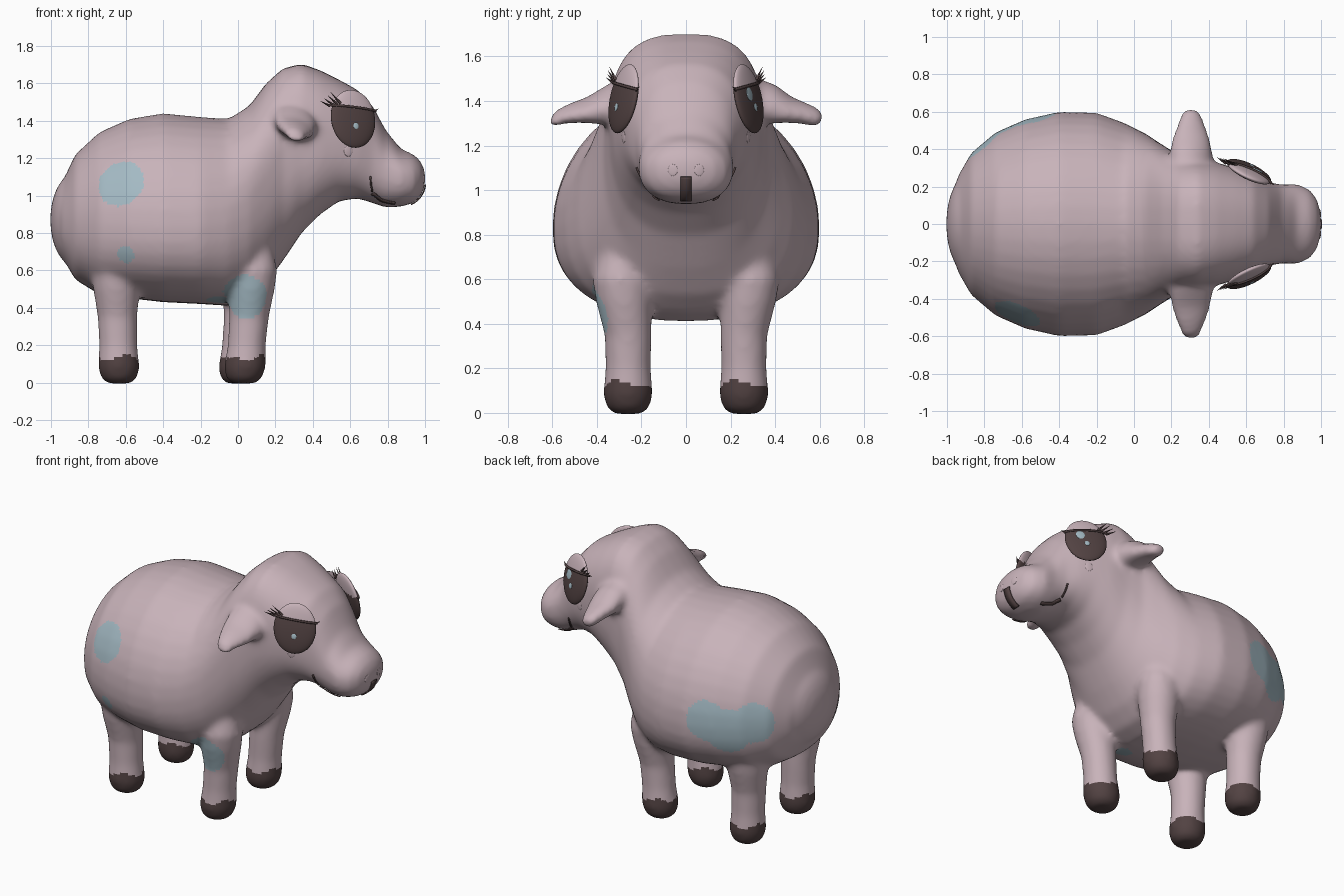
import bpy, bmesh, math
from mathutils import Vector
from mathutils.bvhtree import BVHTree

cube = bpy.data.objects.get("Cube")
if cube:
    bpy.data.objects.remove(cube, do_unlink=True)


def material(name, rgb):
    mat = bpy.data.materials.new(name)
    mat.use_nodes = True
    mat.diffuse_color = (*rgb, 1)
    mat.node_tree.nodes["Principled BSDF"].inputs["Base Color"].default_value = (*rgb, 1)
    return mat


PINK, BLUE, DARK = range(3)
materials = [
    material("dusty pink", (0.58, 0.45, 0.49)),
    material("pale blue", (0.37, 0.49, 0.55)),
    material("dark brown", (0.085, 0.055, 0.055)),
]


def add_object(name, data, slot=None):
    for mat in materials if slot is None else [materials[slot]]:
        data.materials.append(mat)
    obj = bpy.data.objects.new(name, data)
    bpy.context.scene.collection.objects.link(obj)
    return obj


def mesh_from(bm, name):
    bmesh.ops.recalc_face_normals(bm, faces=bm.faces[:])
    mesh = bpy.data.meshes.new(name)
    bm.to_mesh(mesh)
    bm.free()
    mesh.shade_smooth()
    return mesh


def loft(bm, rings):
    """Skin a row of closed rings and cap both ends."""
    loops = [[bm.verts.new(p) for p in ring] for ring in rings]
    for low, high in zip(loops, loops[1:]):
        for i in range(len(low)):
            j = (i + 1) % len(low)
            bm.faces.new((low[i], low[j], high[j], high[i]))
    bm.faces.new(loops[0])
    bm.faces.new(loops[-1])


SIDES = 40
ANGLES = [math.tau * i / SIDES for i in range(SIDES)]


def power(value, exponent):
    return math.copysign(abs(value) ** (2 / exponent), value)


def torso_ring(x, bottom, middle, top, width, square):
    ring = []
    for a in ANGLES:
        c, s = math.cos(a), math.sin(a)
        p, height = (square, top - middle) if s > 0 else (2.4, middle - bottom)
        ring.append((x, width * power(c, p), middle + height * power(s, p)))
    return ring


def oval(centre, u, v):
    centre, u, v = Vector(centre), Vector(u), Vector(v)
    return [centre + u * math.cos(a) + v * math.sin(a) for a in ANGLES]


# Torso, neck and head: x, bottom, widest height, top, half width, squareness
PROFILE = [
    (-.945, .68, .85, 1.06, .25, 2), (-.87, .55, .85, 1.22, .38, 2),
    (-.74, .47, .85, 1.34, .49, 2), (-.58, .45, .84, 1.41, .56, 2),
    (-.4, .43, .83, 1.44, .6, 2), (-.2, .42, .83, 1.42, .595, 2),
    (-.05, .41, .85, 1.41, .54, 2), (.06, .45, .9, 1.48, .485, 2.2),
    (.15, .53, 1, 1.6, .425, 2.4), (.24, .65, 1.15, 1.68, .37, 2.7),
    (.34, .8, 1.25, 1.705, .345, 2.9), (.44, .9, 1.28, 1.67, .33, 2.6),
    (.54, .97, 1.28, 1.62, .3, 2.5), (.64, .985, 1.25, 1.565, .265, 2.5),
    (.72, .96, 1.2, 1.48, .225, 2.3), (.79, .935, 1.13, 1.35, .21, 2),
    (.87, .94, 1.1, 1.25, .215, 2), (.94, .96, 1.09, 1.22, .185, 2),
    (.98, 1, 1.1, 1.18, .13, 2), (1, 1.05, 1.09, 1.13, .05, 2),
]
bm = bmesh.new()
loft(bm, [torso_ring(*row) for row in PROFILE])

# Tail pad on the rump
tail = bmesh.ops.create_uvsphere(bm, u_segments=24, v_segments=16, radius=1)["verts"]
for v in tail:
    v.co = Vector((-.87 + .135 * v.co.x, .28 * v.co.y, .87 + .25 * v.co.z))

# Legs: height, radius, sideways shift of the shoulder
LEG = [(-.005, .06, 0), (.02, .095, 0), (.08, .112, 0), (.2, .102, 0),
       (.35, .106, 0), (.5, .125, .02), (.6, .13, .03), (.7, .1, .03), (.78, .06, 0)]
for side in (-1, 1):
    for foot_x, lean in ((-.635, -.02), (.03 if side < 0 else 0, .06)):
        loft(bm, [oval((foot_x + lean * z * 1.4, side * (.26 + out), z),
                       (r, 0, 0), (0, r, 0)) for z, r, out in LEG])
    # Ears: reach, height, half length, half thickness
    loft(bm, [oval((.305, side * y, z), (a, 0, -.2 * a), (0, .3 * b, b)) for y, z, a, b in
              ((.26, 1.4, .12, .11), (.38, 1.385, .115, .085), (.46, 1.36, .1, .055),
               (.53, 1.345, .075, .045), (.585, 1.325, .055, .04), (.61, 1.315, .03, .03))])

# Fuse the parts into one soft skin
raw = bpy.data.objects.new("raw_body", mesh_from(bm, "raw_body"))
bpy.context.scene.collection.objects.link(raw)
remesh = raw.modifiers.new("fuse", "REMESH")
remesh.mode = "VOXEL"
remesh.voxel_size = .016
soften = raw.modifiers.new("soften", "SMOOTH")
soften.factor = .5
soften.iterations = 16
bpy.context.view_layer.update()
skin = bpy.data.meshes.new_from_object(raw.evaluated_get(bpy.context.evaluated_depsgraph_get()))
bpy.data.objects.remove(raw, do_unlink=True)
skin.materials.clear()
skin.shade_smooth()
body = add_object("body", skin)

# Hooves by height, coat patches by distance
PATCHES = [((-.62, -.47, 1.06), .13), ((-.605, -.53, .68), .05), ((.035, -.38, .46), .12),
           ((-.1, -.25, .42), .075),
           ((-.79, .42, .88), .13), ((-.54, .55, .88), .13), ((-.66, .5, .83), .145)]
for face in skin.polygons:
    p = face.center
    if p.z < .135 + .012 * math.sin(25 * (p.x + p.y)):
        face.material_index = DARK
    elif any((p - Vector(c)).length < r for c, r in PATCHES):
        face.material_index = BLUE
    else:
        face.material_index = PINK
surface = BVHTree.FromPolygons([v.co for v in skin.vertices],
                               [f.vertices[:] for f in skin.polygons])


def ribbon(name, points, width):
    """Thin dark band lying on the skin along a path."""
    path = []
    for a, b in zip(points, points[1:]):
        path += [Vector(a).lerp(Vector(b), t / 6) for t in range(6)]
    path.append(Vector(points[-1]))
    rb = bmesh.new()
    rows = []
    for i, p in enumerate(path):
        along = path[min(i + 1, len(path) - 1)] - path[max(i - 1, 0)]
        spot, normal, _, _ = surface.find_nearest(p)
        across = along.cross(normal).normalized() * width / 2
        rows.append([rb.verts.new(spot + across * k + normal * .005) for k in (-1, 1)])
    for a, b in zip(rows, rows[1:]):
        rb.faces.new((a[0], a[1], b[1], b[0]))
    obj = add_object(name, mesh_from(rb, name), DARK)
    solid = obj.modifiers.new("thickness", "SOLIDIFY")
    solid.thickness = .007
    solid.offset = 0


def stroke(name, points, radii):
    """Tapered round line for lashes and lid edges."""
    curve = bpy.data.curves.new(name, "CURVE")
    curve.dimensions = "3D"
    curve.bevel_depth = .01
    curve.bevel_resolution = 1
    spline = curve.splines.new("POLY")
    spline.points.add(len(points) - 1)
    for knot, p, r in zip(spline.points, points, radii):
        knot.co = (*p, 1)
        knot.radius = r
    add_object(name, curve, DARK)


def lens(name, place, slot=None, rule=None):
    """Flattened ball placed by a function of its unit coordinates."""
    lb = bmesh.new()
    bmesh.ops.create_uvsphere(lb, u_segments=40, v_segments=28, radius=1)
    for f in lb.faces:
        f.material_index = rule(f.calc_center_median()) if rule else 0
    for v in lb.verts:
        v.co = place(v.co)
    add_object(name, mesh_from(lb, name), slot)


ribbon("nose_stripe", [(1, 0, 1.06), (.99, 0, 1), (.93, 0, .94)], .05)

for side, label in ((-1, "right"), (1, "left")):
    # Eye frame: u toward the muzzle, v up, n outward
    n = Vector((.42, side * .88, .2)).normalized()
    u = Vector((n.y * side, -n.x * side, 0)).normalized()
    v = (n.cross(u) * -side).normalized()
    v = v if v.z > 0 else -v
    centre = Vector((.615, side * .28, 1.41))

    def on_eye(a, b, lift=0):
        dome = math.sqrt(max(0, 1 - a * a - b * b))
        return centre + u * .13 * a + v * .158 * b + n * (.03 * dome + lift)

    def lid_height(a):
        return .37 - .1 * a

    lens(label + "_eye", lambda p: centre + u * .13 * p.x + v * .158 * p.y + n * .03 * p.z,
         rule=lambda p: DARK if p.y < lid_height(p.x) else PINK)
    steps = [-1.05 + .21 * i for i in range(11)]
    stroke(label + "_lid_edge", [on_eye(a, lid_height(a), .003) for a in steps],
           [.7] * len(steps))

    # Lashes fan out from the rear corner, with a short one in front
    for i in range(4):
        root = on_eye(-1 + .14 * i, .45 + .02 * i)
        stroke(f"{label}_lash_{i}", [root, root - u * .06 + v * (.022 + .012 * i) + n * .015],
               [.8, .05])
    root = on_eye(.95, .25)
    stroke(label + "_front_lash", [root, root + u * .03 + v * .015], [.8, .05])

    # Glints, with the larger one only on the left eye
    glints = [(0, -.28, .016)] + ([(.3, .1, .028)] if side > 0 else [])
    for a, b, r in glints:
        spot = on_eye(a, b)
        lens(label + "_glint", lambda p: spot + u * r * p.x + v * r * 1.1 * p.y + n * .004 * p.z, BLUE)

    # Teardrop under the eye and faint nostril
    for name, near, r in (("tear", (.61, side * .34, 1.235), .024),
                          ("nostril", (1, side * .06, 1.09), .022)):
        spot, out, _, _ = surface.find_nearest(Vector(near))
        across = out.cross(Vector((0, 0, 1))).normalized()
        rise = across.cross(out)
        lens(label + "_" + name,
             lambda p: spot + across * r * p.x + rise * r * 1.2 * p.y + out * .004 * p.z, PINK)

    # Mouth corner and lip line
    ribbon(label + "_cheek_line", [(.71, side * .23, 1.1), (.715, side * .2, 1.0)], .009)
    ribbon(label + "_lip", [(.715, side * .19, .985), (.76, side * .15, .965),
                            (.84, side * .13, .955)], .022)
